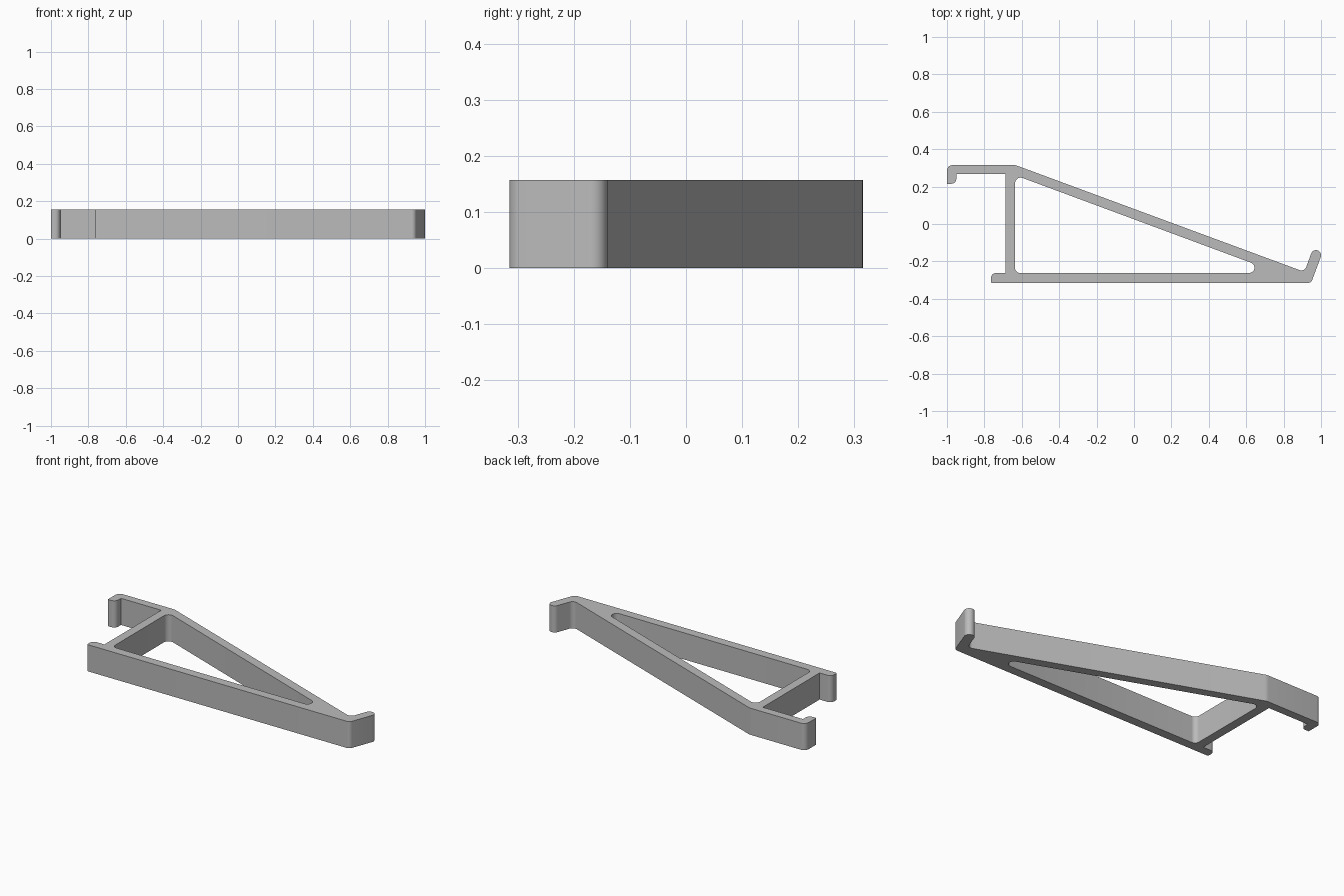
import bpy, bmesh, math
from mathutils import Vector

if "Cube" in bpy.data.objects:
    bpy.data.objects.remove(bpy.data.objects["Cube"], do_unlink=True)

HEIGHT = 0.157

# Corners as (x, y, fillet radius)
OUTLINE = [
    (-1, .315, .03), (-.634, .315, .06), (.911, -.256, .028),          # top arm and slope
    (.957, -.132, .0265), (1.008, -.151, .0265), (.947, -.315, .025),  # upturned lip
    (-.765, -.315, .008), (-.765, -.262, .027), (-.688, -.262, 0),     # foot
    (-.688, .267, 0), (-.95, .267, 0), (-.95, .215, .027), (-1, .215, 0),  # hook
]
OPENING = [(-.636, -.262, .027), (-.636, .261, .03), (.774, -.262, .0284)]


def fillet(corners, steps=8):
    """Return the closed outline with every corner rounded by its radius."""
    pts = []
    for i, (x, y, r) in enumerate(corners):
        p = Vector((x, y))
        if r == 0:
            pts.append(p)
            continue
        a = (Vector(corners[i - 1][:2]) - p).normalized()
        b = (Vector(corners[(i + 1) % len(corners)][:2]) - p).normalized()
        half = a.angle(b) / 2
        centre = p + (a + b).normalized() * (r / math.sin(half))
        start = p + a * (r / math.tan(half)) - centre
        end = p + b * (r / math.tan(half)) - centre
        sweep = math.pi - 2 * half
        for k in range(steps + 1):
            t = k / steps
            arc = start * math.sin((1 - t) * sweep) + end * math.sin(t * sweep)
            pts.append(centre + arc / math.sin(sweep))
    return pts


# Flat profile with a triangular opening, extruded upward
bm = bmesh.new()
edges = []
for corners in (OUTLINE, OPENING):
    verts = [bm.verts.new((p.x, p.y, 0)) for p in fillet(corners)]
    edges += [bm.edges.new((verts[i - 1], verts[i])) for i in range(len(verts))]
bmesh.ops.triangle_fill(bm, edges=edges, use_beauty=True)
bmesh.ops.remove_doubles(bm, verts=bm.verts, dist=0.0002)
ext = bmesh.ops.extrude_face_region(bm, geom=bm.faces[:], use_keep_orig=True)
top = [v for v in ext["geom"] if isinstance(v, bmesh.types.BMVert)]
bmesh.ops.translate(bm, verts=top, vec=(0, 0, HEIGHT))
bmesh.ops.recalc_face_normals(bm, faces=bm.faces)
mesh = bpy.data.meshes.new("stand_bracket")
bm.to_mesh(mesh)
bm.free()

stand = bpy.data.objects.new("stand_bracket", mesh)
bpy.context.collection.objects.link(stand)

# Single grey plastic
grey = bpy.data.materials.new("grey_plastic")
grey.use_nodes = True
colour = (.5, .5, .5, 1)
grey.diffuse_color = colour
grey.node_tree.nodes["Principled BSDF"].inputs["Base Color"].default_value = colour
mesh.materials.append(grey)

bpy.context.view_layer.objects.active = stand
stand.select_set(True)
bpy.ops.object.shade_smooth_by_angle(angle=math.radians(30))
